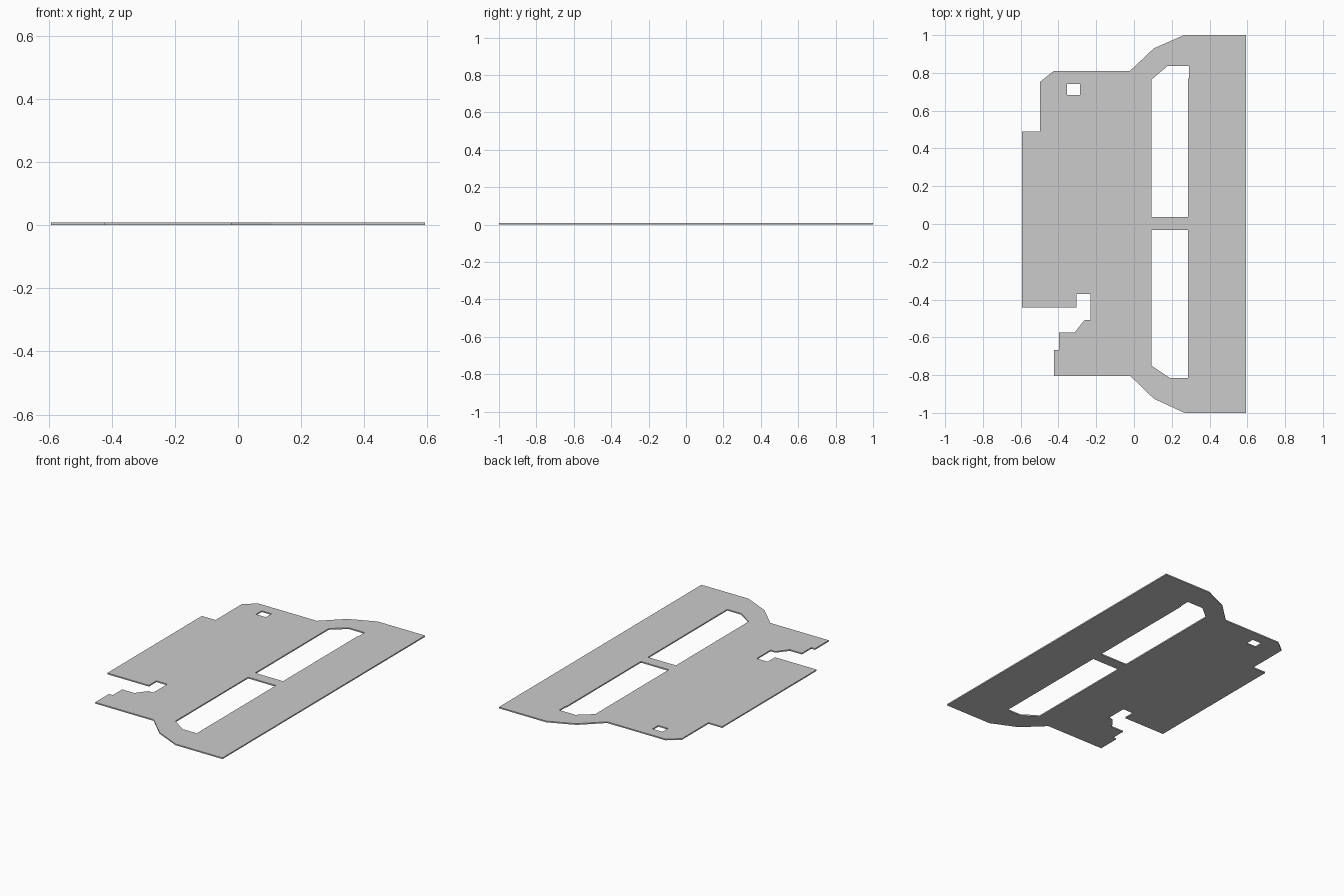
import bpy

if "Cube" in bpy.data.objects:
    bpy.data.objects.remove(bpy.data.objects["Cube"])

THICKNESS = 0.008

# Outer outline of the plate, counter-clockwise from the upper right corner
outline = [(0.593, 1.0), (0.265, 1.0), (0.105, 0.93), (-0.022, 0.81),
           (-0.425, 0.81), (-0.498, 0.752), (-0.498, 0.49), (-0.593, 0.49),
           (-0.593, -0.443), (-0.305, -0.443), (-0.305, -0.37), (-0.229, -0.37),
           (-0.229, -0.508), (-0.262, -0.508), (-0.315, -0.575), (-0.398, -0.575),
           (-0.398, -0.668), (-0.424, -0.668), (-0.424, -0.804), (-0.02, -0.804),
           (0.105, -0.925), (0.268, -1.0), (0.593, -1.0)]

# Two long windows and a small square hole
upper_window = [(0.092, 0.038), (0.285, 0.038), (0.285, 0.77), (0.29, 0.77),
                (0.29, 0.837), (0.178, 0.837), (0.092, 0.764)]
lower_window = [(0.092, -0.032), (0.092, -0.75), (0.188, -0.814),
                (0.285, -0.814), (0.285, -0.032)]
square_hole = [(-0.355, 0.684), (-0.287, 0.684), (-0.287, 0.741), (-0.355, 0.741)]

# Filled flat curve: inner loops become holes, extrude gives the thickness
curve = bpy.data.curves.new("plate", 'CURVE')
curve.dimensions = '2D'
curve.fill_mode = 'BOTH'
curve.extrude = THICKNESS / 2
for loop in (outline, upper_window, lower_window, square_hole):
    spline = curve.splines.new('POLY')
    spline.points.add(len(loop) - 1)
    for point, (x, y) in zip(spline.points, loop):
        point.co = (x, y, 0, 1)
    spline.use_cyclic_u = True

plate = bpy.data.objects.new("cutout_plate", curve)
plate.location.z = THICKNESS / 2
bpy.context.collection.objects.link(plate)

# Turn the curve into a welded, flat-shaded mesh with outward normals
bpy.context.view_layer.objects.active = plate
plate.select_set(True)
bpy.ops.object.convert(target='MESH')
bpy.ops.object.mode_set(mode='EDIT')
bpy.ops.mesh.select_all(action='SELECT')
bpy.ops.mesh.remove_doubles(threshold=0.0005)
bpy.ops.mesh.normals_make_consistent(inside=False)
bpy.ops.object.mode_set(mode='OBJECT')
bpy.ops.object.shade_flat()
